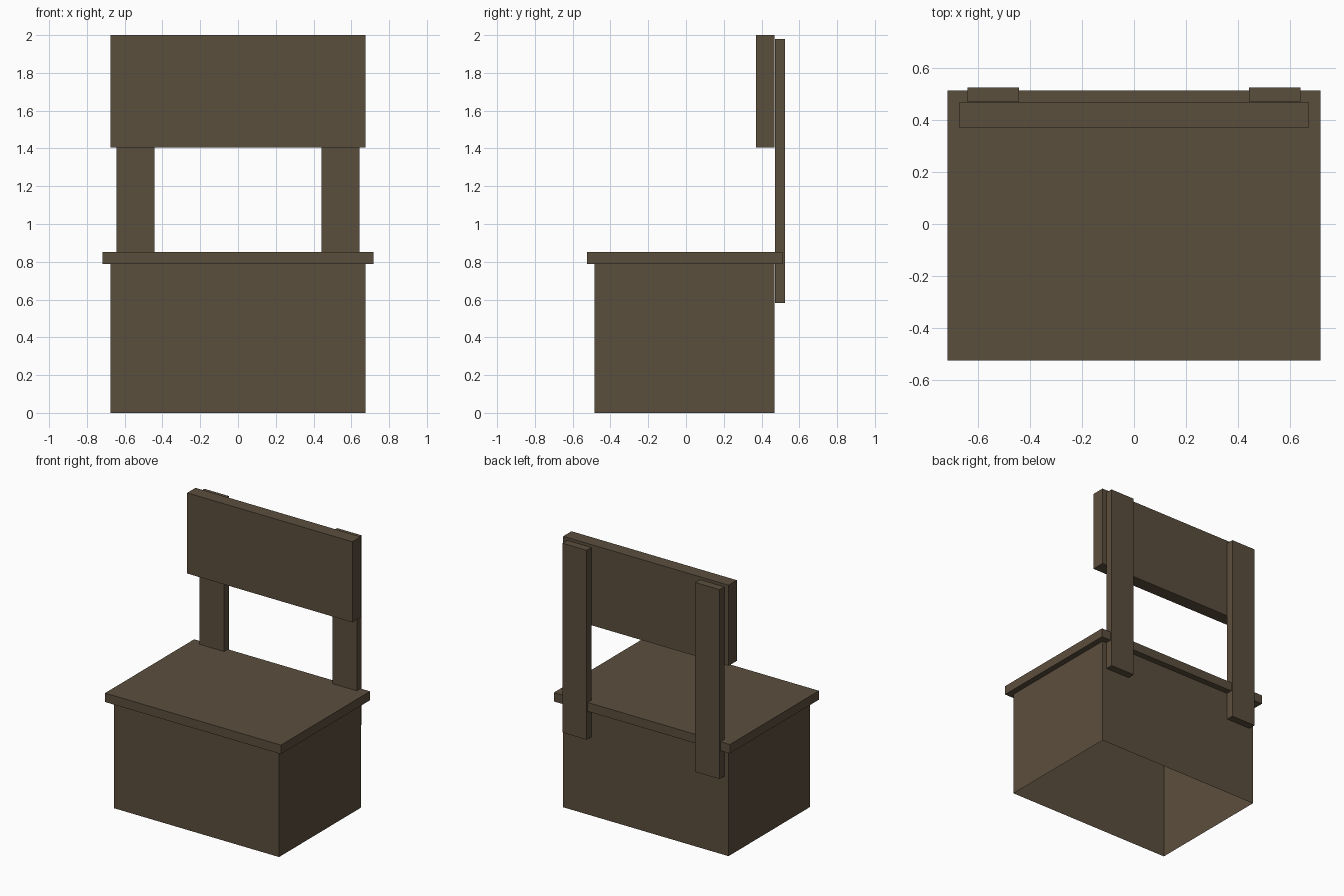
import bpy, bmesh

if "Cube" in bpy.data.objects:
    bpy.data.objects.remove(bpy.data.objects["Cube"])

# One dark wood colour for every part
wood = bpy.data.materials.new("dark_wood")
wood.diffuse_color = (0.105, 0.077, 0.047, 1.0)
wood.use_nodes = True
wood.node_tree.nodes["Principled BSDF"].inputs["Base Color"].default_value = wood.diffuse_color


def make_box(name, x, y, z, hollow=False):
    """Axis-aligned board from (min, max) ranges; hollow leaves only the side walls."""
    bm = bmesh.new()
    bmesh.ops.create_cube(bm, size=1.0)
    for v in bm.verts:
        v.co = [sum(r) / 2 + c * (r[1] - r[0]) for r, c in zip((x, y, z), v.co)]
    if hollow:
        bm.normal_update()
        ends = [f for f in bm.faces if abs(f.normal.z) > 0.5]
        bmesh.ops.delete(bm, geom=ends, context='FACES_ONLY')
    mesh = bpy.data.meshes.new(name)
    bm.to_mesh(mesh)
    bm.free()
    mesh.materials.append(wood)
    obj = bpy.data.objects.new(name, mesh)
    bpy.context.collection.objects.link(obj)
    return obj


# Open-bottomed box base with an overhanging seat board
make_box("base_box", (-0.675, 0.675), (-0.485, 0.468), (0.0, 0.787), hollow=True)
make_box("seat", (-0.718, 0.718), (-0.525, 0.514), (0.787, 0.853))

# Backrest board carried by two rear posts
make_box("backrest", (-0.675, 0.675), (0.371, 0.468), (1.405, 2.0))
for side, x in (("left", (-0.642, -0.443)), ("right", (0.443, 0.642))):
    make_box(side + "_post", x, (0.470, 0.525), (0.582, 1.98))
